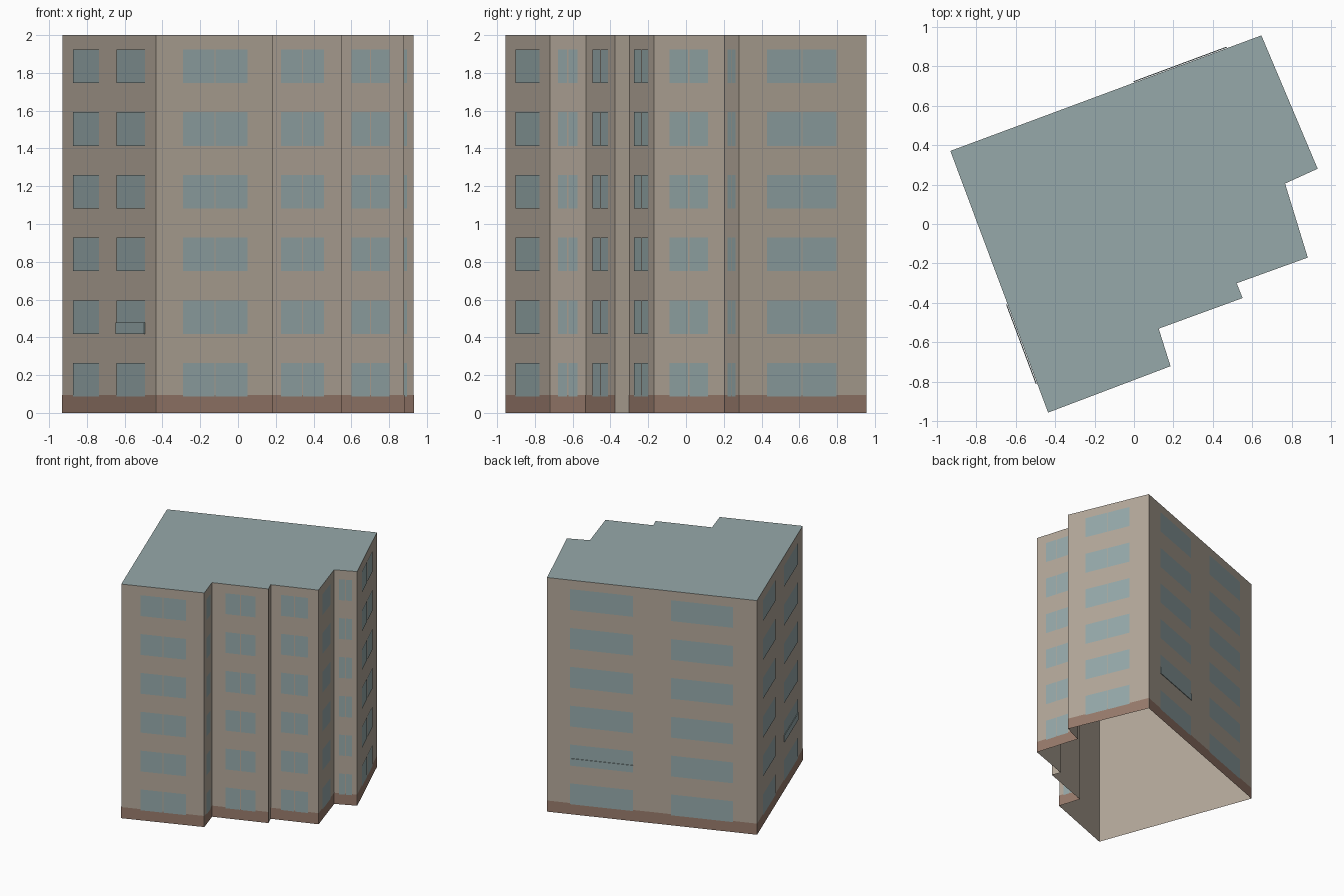
import bpy, bmesh
from mathutils import Vector

cube = bpy.data.objects.get("Cube")
if cube:
    bpy.data.objects.remove(cube)


def material(name, rgb):
    m = bpy.data.materials.new(name)
    m.use_nodes = True
    m.diffuse_color = (*rgb, 1)
    m.node_tree.nodes["Principled BSDF"].inputs["Base Color"].default_value = (*rgb, 1)
    return m


plaster = material("beige plaster", (0.456, 0.392, 0.323))
glass = material("grey blue", (0.305, 0.397, 0.402))
brick = material("brown plinth", (0.314, 0.198, 0.150))

HEIGHT, PLINTH, GAP = 2.0, 0.095, 0.003
FLOORS, PITCH, SILL, PANE = 6, 0.332, 0.086, 0.178

# Footprint corners, each with the window bays of the wall that follows it
# (start and end along the wall), and whether that wall has a mullion and a plinth
walls = [
    ((-0.435, -0.955), [(0.23, 0.78)], True, True),
    ((0.185, -0.72), [(0.22, 0.76)], True, True),
    ((0.125, -0.53), [(0.24, 0.775)], True, True),
    ((0.55, -0.375), [], False, False),
    ((0.52, -0.30), [(0.22, 0.78)], True, True),
    ((0.88, -0.17), [(0.22, 0.76)], True, True),
    ((0.765, 0.205), [(0.22, 0.78)], True, True),
    ((0.93, 0.28), [(0.22, 0.765)], True, True),
    ((0.645, 0.955), [(0.11, 0.41), (0.59, 0.886)], False, True),
    ((-0.93, 0.37), [(0.12, 0.40), (0.585, 0.89)], False, True),
]
corners = [Vector((*w[0], 0)) for w in walls]


def finish(bm, name, mats):
    mesh = bpy.data.meshes.new(name)
    bm.to_mesh(mesh)
    bm.free()
    for m in mats:
        mesh.materials.append(m)
    obj = bpy.data.objects.new(name, mesh)
    bpy.context.collection.objects.link(obj)
    return obj


def plate(bm, i, t0, t1, z0, z1, out):
    """Upright rectangle lying just outside wall i."""
    p, q = corners[i], corners[(i + 1) % len(corners)]
    d = q - p
    n = Vector((d.y, -d.x, 0)).normalized() * out
    spots = [(t0, z0), (t1, z0), (t1, z1), (t0, z1)]
    return bm.faces.new([bm.verts.new(p + d * t + n + Vector((0, 0, z))) for t, z in spots])


# Building shell: open underneath, with a flat roof
bm = bmesh.new()
low = [bm.verts.new(c) for c in corners]
top = [bm.verts.new(c + Vector((0, 0, HEIGHT))) for c in corners]
for i in range(len(low)):
    j = (i + 1) % len(low)
    bm.faces.new((low[i], low[j], top[j], top[i]))
bm.faces.new(top).material_index = 1
finish(bm, "building_shell", [plaster, glass])

# Plinth band around the foot of the walls
bm = bmesh.new()
for i, (_, _, _, has_plinth) in enumerate(walls):
    if has_plinth:
        plate(bm, i, 0, 1, 0, PLINTH, GAP / 2)
finish(bm, "plinth", [brick])

# Windows on every floor, in pairs where there is a mullion
bm = bmesh.new()
for i, (_, bays, split, _) in enumerate(walls):
    length = (corners[(i + 1) % len(corners)] - corners[i]).length
    half = 0.003 / length
    for a, b in bays:
        mid = (a + b) / 2
        panes = [(a, mid - half), (mid + half, b)] if split else [(a, b)]
        for floor in range(FLOORS):
            z = SILL + floor * PITCH
            for t0, t1 in panes:
                plate(bm, i, t0, t1, z, z + PANE, GAP)
finish(bm, "windows", [glass])

# Shallow sill panels standing out from two first-floor windows
for name, i, bay in (("back_sill_panel", 8, 0), ("left_sill_panel", 9, 1)):
    bm = bmesh.new()
    z = SILL + PITCH
    face = plate(bm, i, *walls[i][1][bay], z, z + 0.06, GAP)
    normal = face.normal.copy() if face.normal.length else None
    face.normal_update()
    push = face.normal * 0.005
    grown = bmesh.ops.extrude_face_region(bm, geom=[face])["geom"]
    bmesh.ops.translate(bm, vec=push, verts=[g for g in grown if isinstance(g, bmesh.types.BMVert)])
    bmesh.ops.recalc_face_normals(bm, faces=bm.faces)
    finish(bm, name, [glass])
